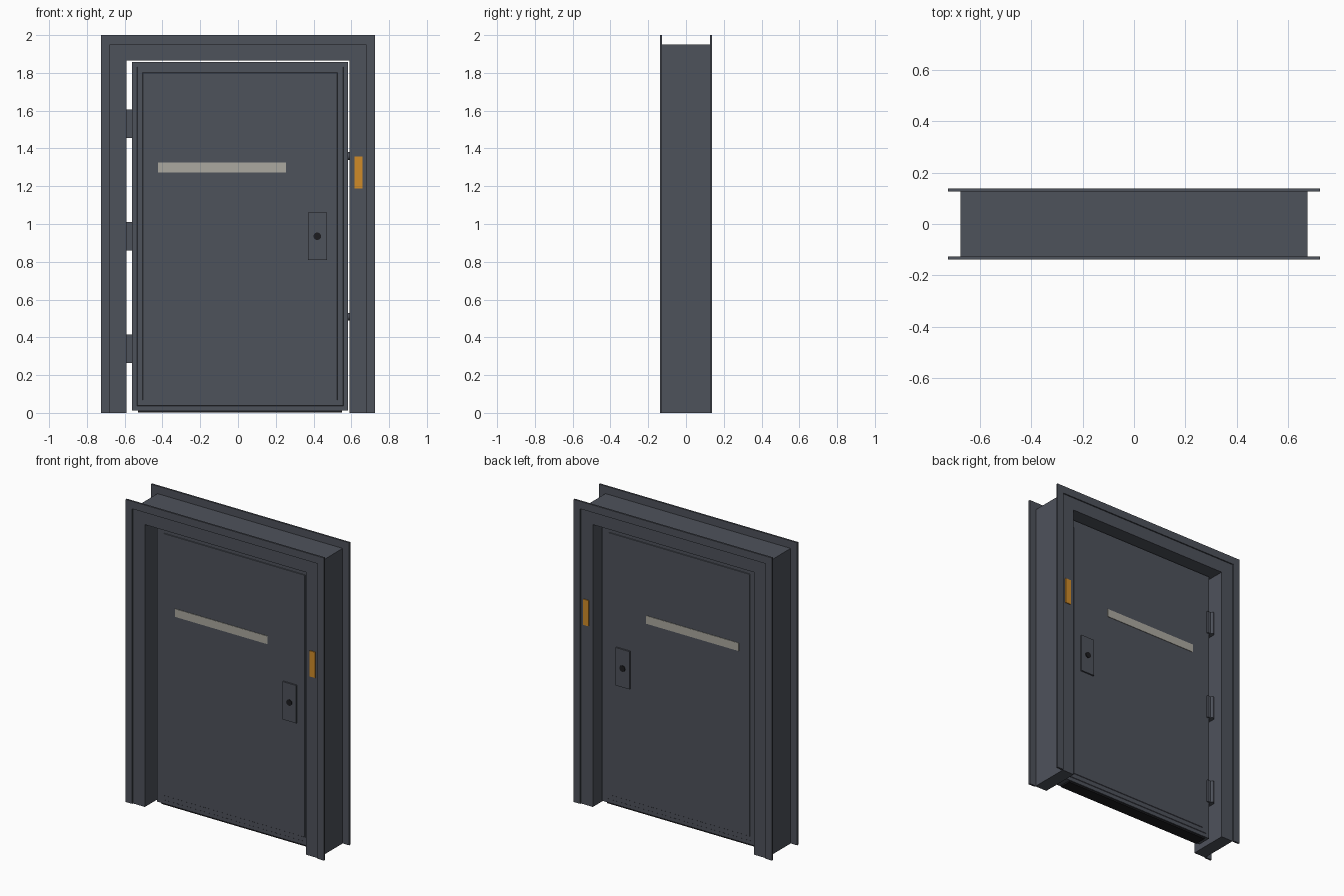
import bpy, bmesh, math
from mathutils import Matrix

if "Cube" in bpy.data.objects:
    bpy.data.objects.remove(bpy.data.objects["Cube"])


def mat(name, rgb):
    m = bpy.data.materials.new(name)
    m.diffuse_color = (*rgb, 1)
    m.use_nodes = True
    m.node_tree.nodes["Principled BSDF"].inputs["Base Color"].default_value = m.diffuse_color
    return m


STEEL = mat("slate_steel", (0.076, 0.084, 0.105))
PALE = mat("pale_grey", (0.41, 0.395, 0.35))
AMBER = mat("amber", (0.63, 0.26, 0.022))
BLACK = mat("black_rubber", (0.012, 0.012, 0.014))


def finish(name, bm, material):
    bmesh.ops.recalc_face_normals(bm, faces=bm.faces)
    me = bpy.data.meshes.new(name)
    bm.to_mesh(me)
    bm.free()
    me.materials.append(material)
    ob = bpy.data.objects.new(name, me)
    bpy.context.collection.objects.link(ob)
    return ob


def box_bm(x0, x1, y0, y1, z0, z1):
    bm = bmesh.new()
    bmesh.ops.create_cube(bm, size=1)
    for v in bm.verts:
        v.co.x = x1 if v.co.x > 0 else x0
        v.co.y = y1 if v.co.y > 0 else y0
        v.co.z = z1 if v.co.z > 0 else z0
    return bm


def box(name, material, *dims):
    return finish(name, box_bm(*dims), material)


def cylinder(name, material, r, length, loc, axis):
    bm = bmesh.new()
    rot = {"X": Matrix.Rotation(math.pi / 2, 4, "Y"),
           "Y": Matrix.Rotation(math.pi / 2, 4, "X"),
           "Z": Matrix()}[axis]
    bmesh.ops.create_cone(bm, cap_ends=True, segments=20, radius1=r, radius2=r,
                          depth=length, matrix=Matrix.Translation(loc) @ rot)
    for f in bm.faces:
        f.smooth = len(f.verts) == 4
    for e in bm.edges:
        e.smooth = all(f.smooth for f in e.link_faces)
    return finish(name, bm, material)


def arch(name, outer, inner, top, under, y0, y1):
    """Three-sided door surround, extruded along y."""
    pts = [(-outer, 0), (-outer, top), (outer, top), (outer, 0),
           (inner, 0), (inner, under), (-inner, under), (-inner, 0)]
    bm = bmesh.new()
    face = bm.faces.new([bm.verts.new((x, y0, z)) for x, z in pts])
    ext = bmesh.ops.extrude_face_region(bm, geom=[face])["geom"]
    bmesh.ops.translate(bm, vec=(0, y1 - y0, 0),
                        verts=[g for g in ext if isinstance(g, bmesh.types.BMVert)])
    return finish(name, bm, STEEL)


# Surround: deep body and a thin wall flange on each side
arch("frame_body", 0.677, 0.59, 1.95, 1.866, -0.13, 0.13)
arch("front_flange", 0.725, 0.677, 2.0, 1.95, -0.138, -0.126)
arch("back_flange", 0.725, 0.677, 2.0, 1.95, 0.126, 0.138)

# Door leaf with two shallow raised steps on both faces
bm = box_bm(-0.56, 0.582, -0.047, 0.047, 0.012, 1.857)
for side in (-1, 1):
    for margin in (0.035, 0.04):
        face = max(bm.faces, key=lambda f: side * f.calc_center_median().y)
        bmesh.ops.inset_individual(bm, faces=[face], thickness=margin)
        bmesh.ops.inset_individual(bm, faces=[face], thickness=0.003, depth=0.003)
finish("door_leaf", bm, STEEL)

# Rubber seal below the leaf
box("bottom_seal", BLACK, -0.53, 0.55, -0.04, 0.04, 0.002, 0.013)

# Fittings repeated on both faces
for side, label in ((-1, "front"), (1, "back")):
    def ys(a, b):
        return sorted((side * a, side * b))
    box(label + "_stripe", PALE, -0.423, 0.254, *ys(0.052, 0.056), 1.273, 1.326)
    box(label + "_lock_plate", STEEL, 0.37, 0.47, *ys(0.05, 0.063), 0.81, 1.06)
    cylinder(label + "_lock_button", BLACK, 0.02, 0.012, (0.42, side * 0.062, 0.935), "Y")
    box(label + "_indicator", AMBER, 0.618, 0.658, *ys(0.129, 0.136), 1.188, 1.358)

# Hinges on the left edge: block, leaf plate and knuckle
for i, z in enumerate((0.34, 0.935, 1.53)):
    box(f"hinge_block_{i}", STEEL, -0.592, -0.555, 0.0, 0.05, z - 0.075, z + 0.075)
    box(f"hinge_plate_{i}", STEEL, -0.575, -0.54, 0.045, 0.058, z - 0.075, z + 0.075)
    cylinder(f"hinge_knuckle_{i}", STEEL, 0.014, 0.15, (-0.576, 0.054, z), "Z")

# Locking bolts on the right edge
for i, z in enumerate((0.51, 1.36)):
    cylinder(f"lock_bolt_{i}", STEEL, 0.02, 0.04, (0.585, 0, z), "X")
